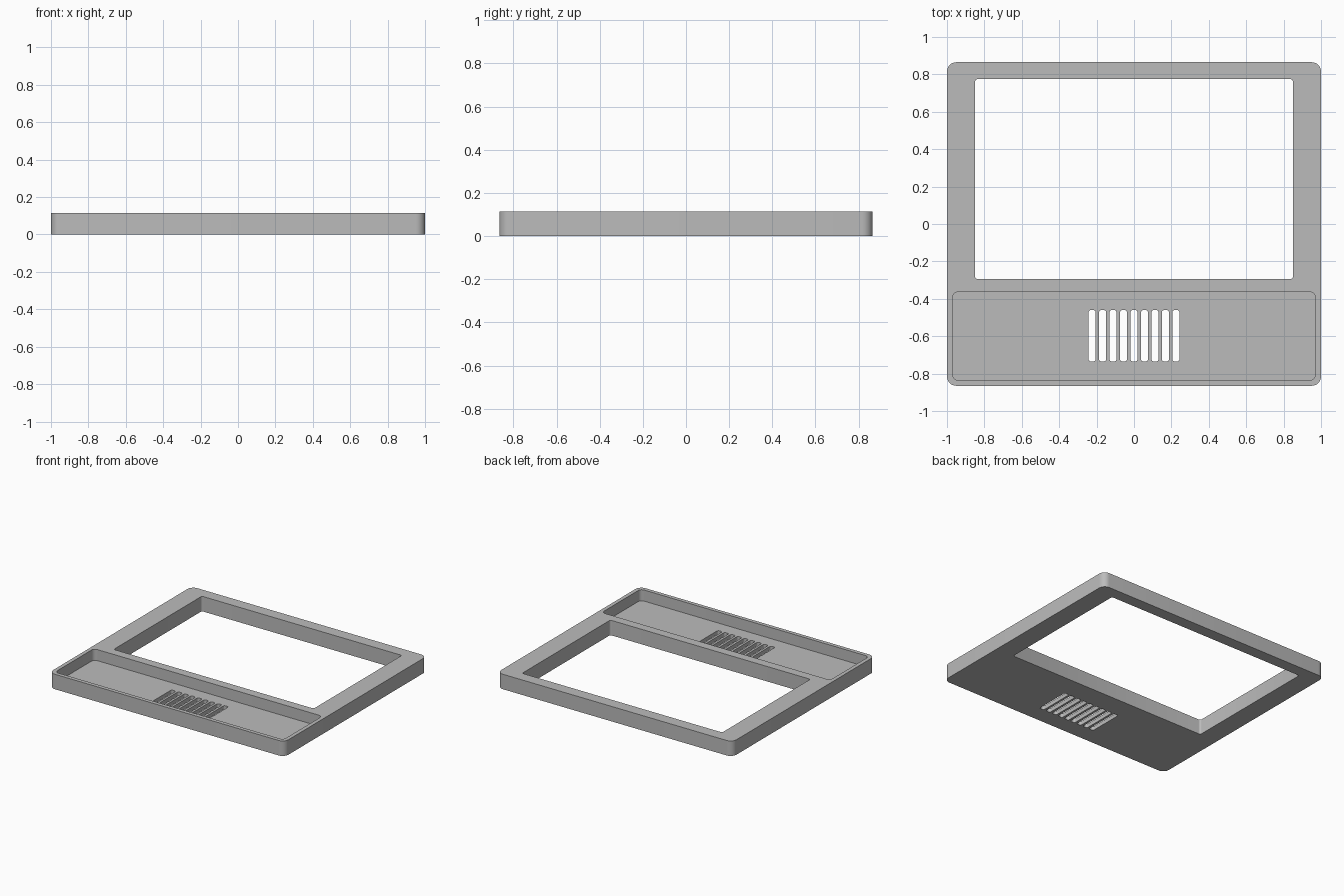
import bpy, bmesh, math

cube = bpy.data.objects.get("Cube")
if cube:
    bpy.data.objects.remove(cube, do_unlink=True)

HEIGHT = 0.115
FLOOR = 0.03

grey = bpy.data.materials.new("matte grey")
grey.use_nodes = True
colour = (0.5, 0.5, 0.5, 1)
grey.diffuse_color = colour
grey.node_tree.nodes["Principled BSDF"].inputs["Base Color"].default_value = colour


def rounded_slab(name, x0, x1, y0, y1, z0, z1, radius, steps=8):
    """Upright slab with rounded vertical corners."""
    bm = bmesh.new()
    corners = [(x1, y1, -1, -1), (x0, y1, 1, -1), (x0, y0, 1, 1), (x1, y0, -1, 1)]
    ring = []
    for i, (x, y, sx, sy) in enumerate(corners):
        for k in range(steps + 1):
            a = math.pi / 2 * (i + k / steps)
            ring.append(bm.verts.new((x + sx * radius + radius * math.cos(a),
                                      y + sy * radius + radius * math.sin(a), z0)))
    base = bm.faces.new(ring)
    top = bmesh.ops.extrude_face_region(bm, geom=[base])["geom"]
    bmesh.ops.translate(bm, vec=(0, 0, z1 - z0),
                        verts=[v for v in top if isinstance(v, bmesh.types.BMVert)])
    bmesh.ops.recalc_face_normals(bm, faces=bm.faces[:])
    mesh = bpy.data.meshes.new(name)
    bm.to_mesh(mesh)
    bm.free()
    mesh.materials.append(grey)
    obj = bpy.data.objects.new(name, mesh)
    bpy.context.collection.objects.link(obj)
    return obj


# Outer body of the bezel
panel = rounded_slab("bezel_panel", -1, 1, -0.865, 0.865, 0, HEIGHT, 0.05)

# Screen opening and shallow front tray
below, above = -0.1, HEIGHT + 0.1
cutters = [
    rounded_slab("screen_cutter", -0.85, 0.85, -0.295, 0.775, below, above, 0.015, 4),
    rounded_slab("tray_cutter", -0.97, 0.97, -0.835, -0.363, FLOOR, above, 0.03),
]

# Row of vent slots through the tray floor
for i in range(-4, 5):
    x = i * 0.056
    cutters.append(rounded_slab("vent_cutter", x - 0.019, x + 0.019,
                                -0.735, -0.46, below, above, 0.013, 4))

bpy.ops.object.select_all(action="DESELECT")
panel.select_set(True)
bpy.context.view_layer.objects.active = panel
for cutter in cutters:
    cutter.hide_render = True
    cut = panel.modifiers.new("cut", "BOOLEAN")
    cut.operation = "DIFFERENCE"
    cut.solver = "EXACT"
    cut.object = cutter
    bpy.ops.object.modifier_apply(modifier=cut.name)
    bpy.data.objects.remove(cutter, do_unlink=True)

bpy.ops.object.shade_smooth_by_angle(angle=math.radians(30))
